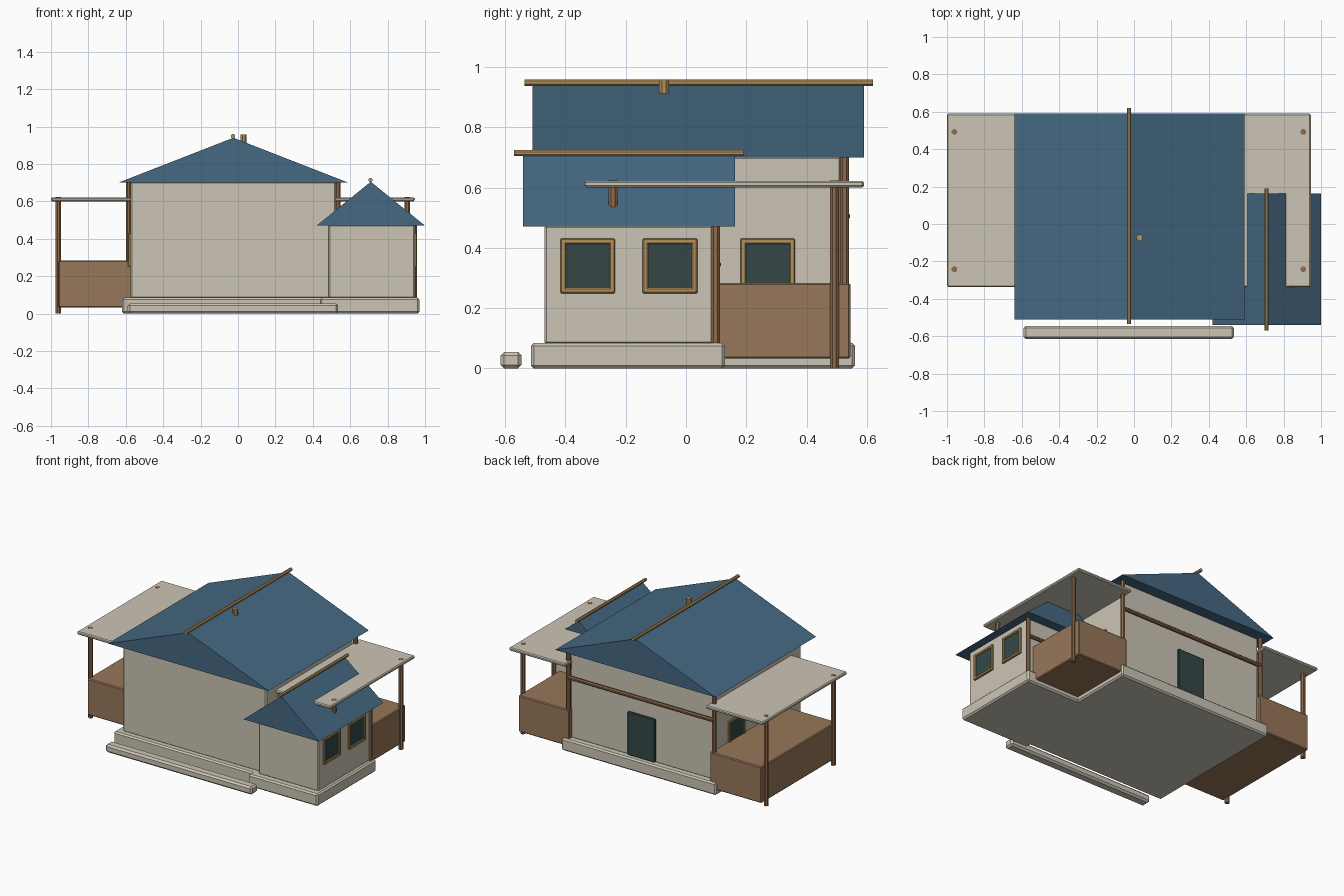
import bpy
import bmesh
from math import pi
from mathutils import Matrix, Vector

if "Cube" in bpy.data.objects:
    bpy.data.objects.remove(bpy.data.objects["Cube"])


def material(name, color):
    m = bpy.data.materials.new(name)
    m.use_nodes = True
    m.diffuse_color = (*color, 1)
    shader = m.node_tree.nodes["Principled BSDF"]
    shader.inputs["Base Color"].default_value = (*color, 1)
    shader.inputs["Roughness"].default_value = 0.8
    return m


CREAM = material("cream plaster", (0.60, 0.56, 0.46))
BLUE = material("blue roof", (0.06, 0.14, 0.225))
BROWN = material("brown panel", (0.31, 0.185, 0.10))
WOOD = material("dark wood", (0.28, 0.145, 0.07))
GOLD = material("golden wood", (0.45, 0.285, 0.10))
GLASS = material("dark glass", (0.035, 0.062, 0.062))


def finish(name, bm, mat):
    bmesh.ops.recalc_face_normals(bm, faces=bm.faces)
    mesh = bpy.data.meshes.new(name)
    bm.to_mesh(mesh)
    bm.free()
    mesh.materials.append(mat)
    ob = bpy.data.objects.new(name, mesh)
    bpy.context.collection.objects.link(ob)
    return ob


def box(name, x, y, z, mat, bevel=0.008):
    """Chamfered box given by its (low, high) range on each axis."""
    bm = bmesh.new()
    bmesh.ops.create_cube(bm, size=1)
    for v in bm.verts:
        v.co = [r[0] if c < 0 else r[1] for c, r in zip(v.co, (x, y, z))]
    if bevel:
        bmesh.ops.bevel(bm, geom=bm.edges[:], offset=bevel, segments=1,
                        affect='EDGES')
    return finish(name, bm, mat)


def pole(name, start, end, radius, mat, sides=8):
    """Straight round bar between two points."""
    a, b = Vector(start), Vector(end)
    turn = (b - a).to_track_quat('Z', 'Y').to_matrix().to_4x4()
    bm = bmesh.new()
    bmesh.ops.create_cone(bm, cap_ends=True, segments=sides, radius1=radius,
                          radius2=radius, depth=(b - a).length,
                          matrix=Matrix.Translation((a + b) / 2) @ turn
                          @ Matrix.Rotation(pi / sides, 4, 'Z'))
    return finish(name, bm, mat)


def gable_roof(name, x, y, z):
    """Solid triangular prism with its ridge along y."""
    bm = bmesh.new()
    profile = [(x[0], z[0]), (x[1], z[0]), (sum(x) / 2, z[1])]
    face = bm.faces.new([bm.verts.new((px, y[0], pz)) for px, pz in profile])
    out = bmesh.ops.extrude_face_region(bm, geom=[face])
    moved = [g for g in out["geom"] if isinstance(g, bmesh.types.BMVert)]
    bmesh.ops.translate(bm, verts=moved, vec=(0, y[1] - y[0], 0))
    return finish(name, bm, BLUE)


def window(name, wall_x, side, y, z=0.34):
    """Framed pane on a wall that faces along x."""
    def span(depth):
        return sorted((wall_x - side * 0.01, wall_x + side * depth))
    half, bar = 0.091, 0.019
    inner = half - bar
    for part, s in (("front", -1), ("back", 1)):
        ys = sorted((y + s * half, y + s * inner))
        box(f"{name}_{part}_jamb", span(0.012), ys, (z - half, z + half),
            GOLD, 0.004)
    for part, s in (("sill", -1), ("lintel", 1)):
        zs = sorted((z + s * half, z + s * inner))
        box(f"{name}_{part}", span(0.012), (y - half, y + half), zs,
            GOLD, 0.004)
    box(name + "_pane", span(0.005), (y - inner, y + inner),
        (z - inner, z + inner), GLASS, 0)


# Foundations and front step
box("main_foundation", (-0.62, 0.565), (-0.48, 0.56), (0, 0.085), CREAM, 0.01)
box("wing_foundation", (0.44, 0.97), (-0.515, 0.13), (0, 0.085), CREAM, 0.01)
box("front_step", (-0.59, 0.535), (-0.615, -0.545), (0, 0.055), CREAM, 0.012)

# Walls
box("main_walls", (-0.575, 0.525), (-0.44, 0.515), (0.08, 0.705), CREAM)
box("wing_walls", (0.485, 0.945), (-0.47, 0.10), (0.08, 0.475), CREAM)

# Roofs with ridge poles
gable_roof("main_roof", (-0.64, 0.59), (-0.51, 0.59), (0.70, 0.94))
pole("main_ridge_pole", (-0.027, -0.535, 0.948), (-0.027, 0.62, 0.948),
     0.012, GOLD)
gable_roof("wing_roof", (0.42, 1.0), (-0.54, 0.163), (0.47, 0.705))
pole("wing_ridge_pole", (0.708, -0.57, 0.714), (0.708, 0.19, 0.714),
     0.011, GOLD)
pole("chimney", (0.03, -0.073, 0.88), (0.03, -0.073, 0.958), 0.018, GOLD)

# Corner posts and rear beams
for side, x in (("right", 0.533), ("left", -0.585)):
    pole(f"rear_{side}_corner_post", (x, 0.526, 0.085), (x, 0.526, 0.70),
         0.016, WOOD)
pole("wing_corner_post", (0.942, 0.098, 0.08), (0.942, 0.098, 0.47),
     0.016, WOOD)
pole("main_rear_beam", (-0.585, 0.532, 0.505), (0.533, 0.532, 0.505),
     0.013, WOOD)
pole("wing_rear_beam", (0.525, 0.105, 0.345), (0.942, 0.105, 0.345),
     0.012, WOOD)

# Side porches: canopy, panelled base and posts
for side, inner, outer in (("right", 0.515, 0.945), ("left", -0.565, -1.0)):
    s = 1 if outer > 0 else -1
    post_x = outer - s * 0.04
    box(f"{side}_porch_canopy", sorted((inner, outer)), (-0.337, 0.59),
        (0.60, 0.622), CREAM, 0.006)
    box(f"{side}_porch_base", sorted((inner, post_x)), (-0.28, 0.545),
        (0.032, 0.284), BROWN, 0.006)
    for place, y in (("front", -0.242), ("rear", 0.492)):
        pole(f"{side}_porch_{place}_post", (post_x, y, 0), (post_x, y, 0.624),
             0.016, WOOD)

# Windows at the quarter points of each side wall
for place, y in (("front", -0.326), ("rear", -0.053)):
    window(f"wing_{place}_window", 0.945, 1, y)
window("main_right_window", 0.525, 1, 0.271)
for place, y in (("front", -0.2), ("rear", 0.271)):
    window(f"main_left_{place}_window", -0.575, -1, y)

# Back door
box("back_door", (-0.13, 0.08), (0.50, 0.53), (0.086, 0.385), GLASS, 0.005)
